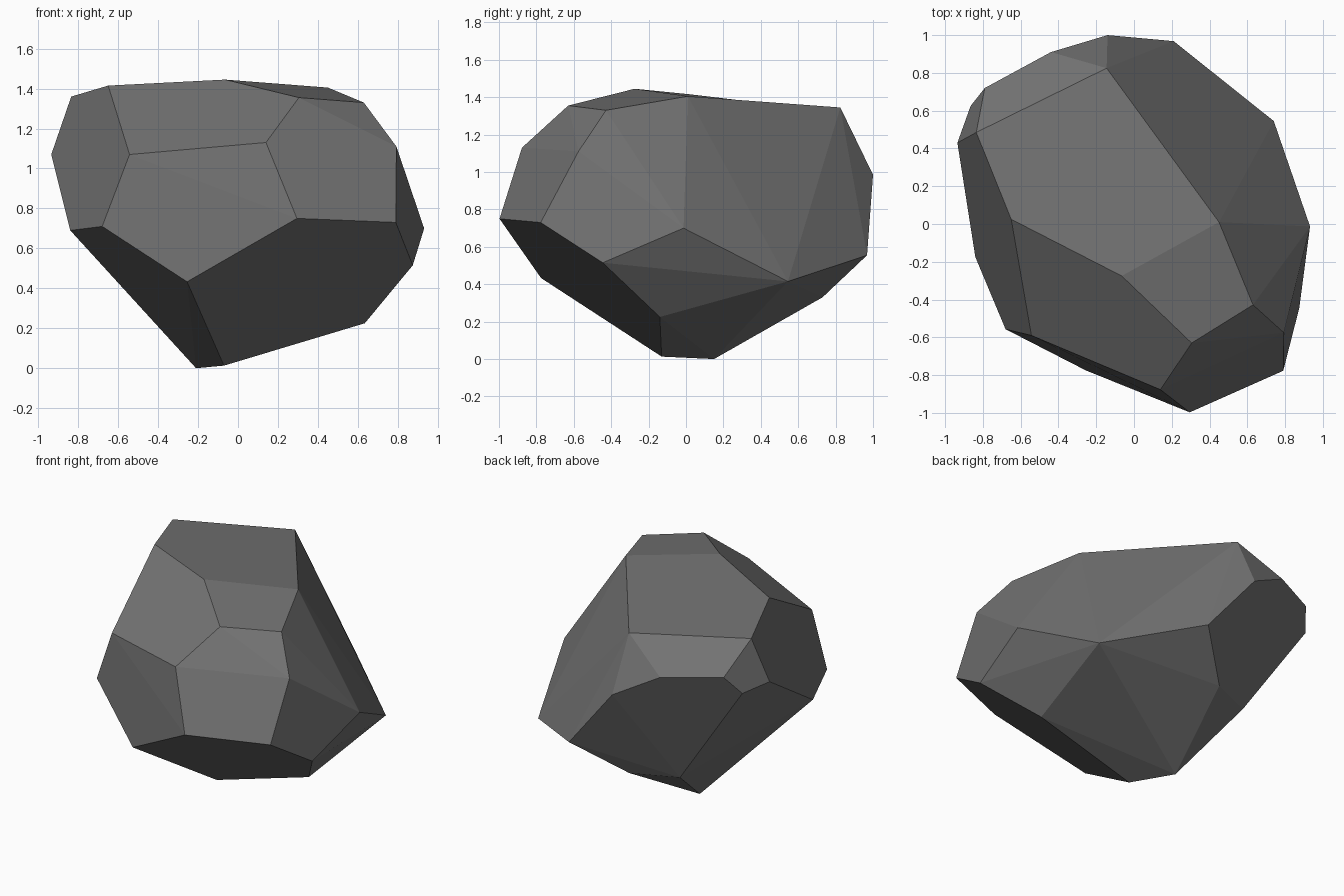
import bpy
import bmesh
import math

# Corner points of the faceted boulder, grouped by where they sit
crown = [(-0.835, 0.485, 1.36), (-0.65, 0.025, 1.415), (-0.065, -0.275, 1.445),
         (0.45, 0.01, 1.405), (-0.145, 0.825, 1.345), (0.63, -0.428, 1.33),
         (0.305, -0.63, 1.355)]
front_side = [(0.14, -0.877, 1.13), (-0.543, -0.59, 1.07), (-0.68, -0.557, 0.71),
              (-0.255, -0.775, 0.433), (0.295, -0.997, 0.75), (0.79, -0.777, 0.73),
              (0.793, -0.575, 1.11)]
flanks = [(-0.935, 0.43, 1.07), (-0.84, -0.175, 0.69), (0.932, -0.013, 0.70),
          (0.875, -0.445, 0.515), (0.74, 0.545, 0.415)]
back_side = [(-0.14, 1.0, 0.985), (0.21, 0.968, 0.555), (-0.44, 0.91, 1.15),
             (-0.79, 0.72, 1.17), (-0.865, 0.625, 1.045)]
base = [(0.635, -0.14, 0.225), (-0.07, -0.13, 0.013), (-0.21, 0.15, 0.0),
        (-0.08, 0.73, 0.33), (-0.377, 0.604, 0.33)]

# Wrap the corners in a convex shell and merge nearly flat triangles
bm = bmesh.new()
for co in crown + front_side + flanks + back_side + base:
    bm.verts.new(co)
bmesh.ops.convex_hull(bm, input=bm.verts[:])
bmesh.ops.dissolve_limit(bm, angle_limit=math.radians(3),
                         verts=bm.verts[:], edges=bm.edges[:])
bmesh.ops.recalc_face_normals(bm, faces=bm.faces[:])
mesh = bpy.data.meshes.new("boulder")
bm.to_mesh(mesh)
bm.free()

# Stone colour, flat shaded
stone = bpy.data.materials.new("stone_grey")
stone.diffuse_color = (0.17, 0.17, 0.17, 1)
mesh.materials.append(stone)
boulder = bpy.data.objects.new("boulder", mesh)
bpy.context.collection.objects.link(boulder)
